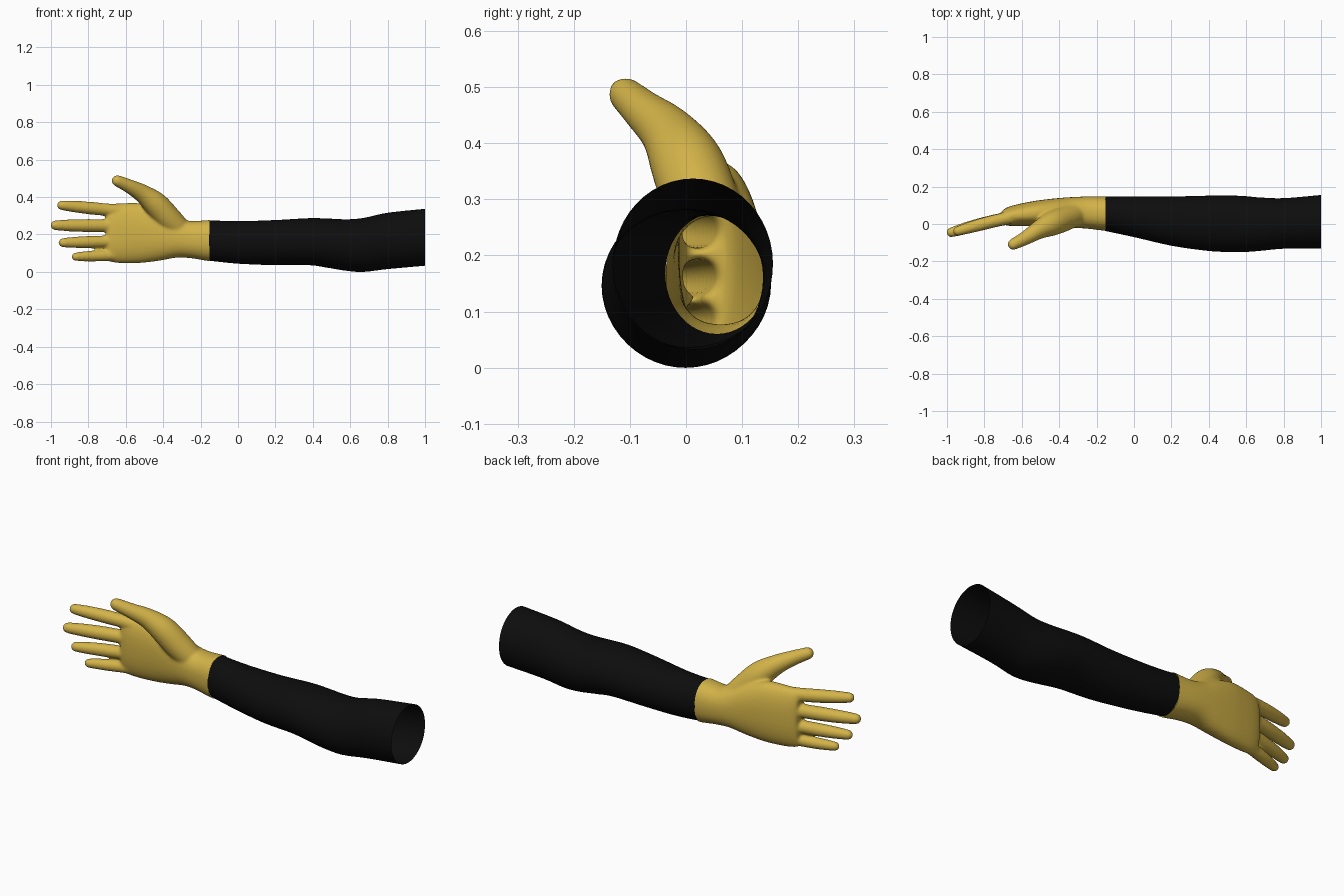
import bpy, bmesh, math
from mathutils import Vector

if "Cube" in bpy.data.objects:
    bpy.data.objects.remove(bpy.data.objects["Cube"], do_unlink=True)


def material(name, rgb):
    m = bpy.data.materials.new(name)
    m.use_nodes = True
    m.diffuse_color = (*rgb, 1)
    bsdf = m.node_tree.nodes["Principled BSDF"]
    bsdf.inputs["Base Color"].default_value = (*rgb, 1)
    bsdf.inputs["Roughness"].default_value = 0.7
    return m


def spline(rows, steps=5):
    """Catmull-Rom resampling of rows of equal length."""
    out = []
    last = len(rows) - 1
    for i in range(last):
        p0, p1, p2, p3 = (rows[min(max(i + k, 0), last)] for k in (-1, 0, 1, 2))
        for s in range(steps):
            t = s / steps
            out.append([0.5 * (2 * b + (c - a) * t + (2 * a - 5 * b + 4 * c - d) * t * t
                               + (3 * b - a - 3 * c + d) * t ** 3)
                        for a, b, c, d in zip(p0, p1, p2, p3)])
    return out + [list(rows[-1])]


def loft(bm, rows, sides=32, power=2.0, axis=None, caps=True):
    """Rows of (x, y, z, radius_a, radius_b), skinned into a tube."""
    rings = []
    for i, (x, y, z, ra, rb) in enumerate(rows):
        ahead, behind = rows[min(i + 1, len(rows) - 1)], rows[max(i - 1, 0)]
        t = axis or (Vector(ahead[:3]) - Vector(behind[:3])).normalized()
        a = t.cross(Vector((0, 1, 0))).normalized()
        b = a.cross(t)
        ring = []
        for k in range(sides):
            ang = math.tau * k / sides
            c, s = math.cos(ang), math.sin(ang)
            u = math.copysign(abs(c) ** (2 / power), c) * ra
            v = math.copysign(abs(s) ** (2 / power), s) * rb
            ring.append(bm.verts.new(Vector((x, y, z)) + a * u + b * v))
        rings.append(ring)
    for r0, r1 in zip(rings, rings[1:]):
        for k in range(sides):
            n = (k + 1) % sides
            bm.faces.new((r0[k], r0[n], r1[n], r1[k]))
    if caps:
        bm.faces.new(rings[0][::-1])
        bm.faces.new(rings[-1])


def digit(bm, points):
    """Round-tipped finger through points (x, y, z, radius)."""
    rows = spline([(*p, p[3]) for p in points])
    tip, prev = Vector(rows[-1][:3]), Vector(rows[-2][:3])
    way, r = (tip - prev).normalized(), rows[-1][3]
    for deg in (25, 45, 62, 75, 84):
        c, s = math.cos(math.radians(deg)), math.sin(math.radians(deg))
        rows.append([*(tip + way * r * s), r * c, r * c])
    loft(bm, rows, 20)


def bounds(x, y0, y1, z0, z1):
    return (x, (y0 + y1) / 2, (z0 + z1) / 2, (z1 - z0) / 2, (y1 - y0) / 2)


def finish(bm, name, mat):
    bmesh.ops.recalc_face_normals(bm, faces=bm.faces)
    mesh = bpy.data.meshes.new(name)
    bm.to_mesh(mesh)
    bm.free()
    mesh.materials.append(mat)
    for p in mesh.polygons:
        p.use_smooth = True
    ob = bpy.data.objects.new(name, mesh)
    bpy.context.scene.collection.objects.link(ob)
    return ob


black = material("black cloth", (0.004, 0.004, 0.004))
yellow = material("yellow rubber", (0.65, 0.45, 0.065))
ALONG = Vector((-1, 0, 0))

# Sleeve: open tube
sleeve_rows = [bounds(*r) for r in (
    (-0.155, -0.037, 0.147, 0.06, 0.276),
    (0.0, -0.07, 0.148, 0.044, 0.271),
    (0.2, -0.116, 0.147, 0.036, 0.277),
    (0.38, -0.142, 0.151, 0.036, 0.287),
    (0.48, -0.149, 0.152, 0.022, 0.285),
    (0.58, -0.15, 0.15, 0.006, 0.281),
    (0.67, -0.144, 0.142, 0.0, 0.288),
    (0.8, -0.132, 0.138, 0.015, 0.316),
    (1.0, -0.13, 0.155, 0.033, 0.337))]
bm = bmesh.new()
loft(bm, spline(sleeve_rows), 48, axis=ALONG, caps=False)
finish(bm, "sleeve", black)

# Palm and wrist
bm = bmesh.new()
palm_rows = [bounds(*r) for r in (
    (-0.08, -0.037, 0.147, 0.058, 0.278),
    (-0.155, -0.036, 0.147, 0.058, 0.277),
    (-0.25, -0.025, 0.147, 0.073, 0.272),
    (-0.33, -0.02, 0.144, 0.076, 0.29),
    (-0.42, -0.015, 0.137, 0.06, 0.335),
    (-0.52, -0.012, 0.125, 0.048, 0.366),
    (-0.62, -0.012, 0.106, 0.047, 0.367),
    (-0.68, -0.008, 0.088, 0.053, 0.362),
    (-0.705, 0.005, 0.07, 0.065, 0.35))]
loft(bm, spline(palm_rows), 40, 2.3, axis=ALONG)

# Fingers: (base z, tip x, tip z, radius)
for base_z, tip_x, tip_z, r in ((0.322, -0.968, 0.356, 0.034),
                                (0.246, -1.003, 0.249, 0.035),
                                (0.165, -0.96, 0.156, 0.033),
                                (0.092, -0.89, 0.081, 0.03)):
    path = []
    for f, k in ((0, 1.08), (0.3, 1.0), (0.55, 1.0), (0.8, 0.92), (1, 0.76)):
        x = -0.6 + (tip_x + r * 0.76 + 0.6) * f
        y = 0.047 - 0.19 * max(0, -0.6 - x) - 0.02 * f * f
        path.append((x, y, base_z + (tip_z - base_z) * f, r * k))
    digit(bm, path)

# Thumb and its fleshy base
digit(bm, ((-0.3, 0.055, 0.215, 0.06), (-0.37, 0.03, 0.285, 0.068),
           (-0.44, 0.002, 0.362, 0.066), (-0.51, -0.032, 0.418, 0.05),
           (-0.58, -0.075, 0.457, 0.038), (-0.645, -0.108, 0.487, 0.031)))
hand = finish(bm, "gloved_hand", yellow)

# Fuse the hand into one skin
remesh = hand.modifiers.new("fuse", "REMESH")
remesh.mode = "VOXEL"
remesh.voxel_size = 0.007
remesh.use_smooth_shade = True
smooth = hand.modifiers.new("soften", "SMOOTH")
smooth.factor = 0.5
smooth.iterations = 10
bpy.context.view_layer.update()
graph = bpy.context.evaluated_depsgraph_get()
fused = bpy.data.meshes.new_from_object(hand.evaluated_get(graph))
hand.modifiers.clear()
hand.data = fused

# Open the wrist where it meets the sleeve
bm = bmesh.new()
bm.from_mesh(fused)
bmesh.ops.bisect_plane(bm, geom=bm.verts[:] + bm.edges[:] + bm.faces[:],
                       plane_co=(-0.153, 0, 0), plane_no=(1, 0, 0), clear_outer=True)
for f in bm.faces:
    f.smooth = True
    f.material_index = 0
bm.to_mesh(fused)
bm.free()
if not fused.materials:
    fused.materials.append(yellow)
